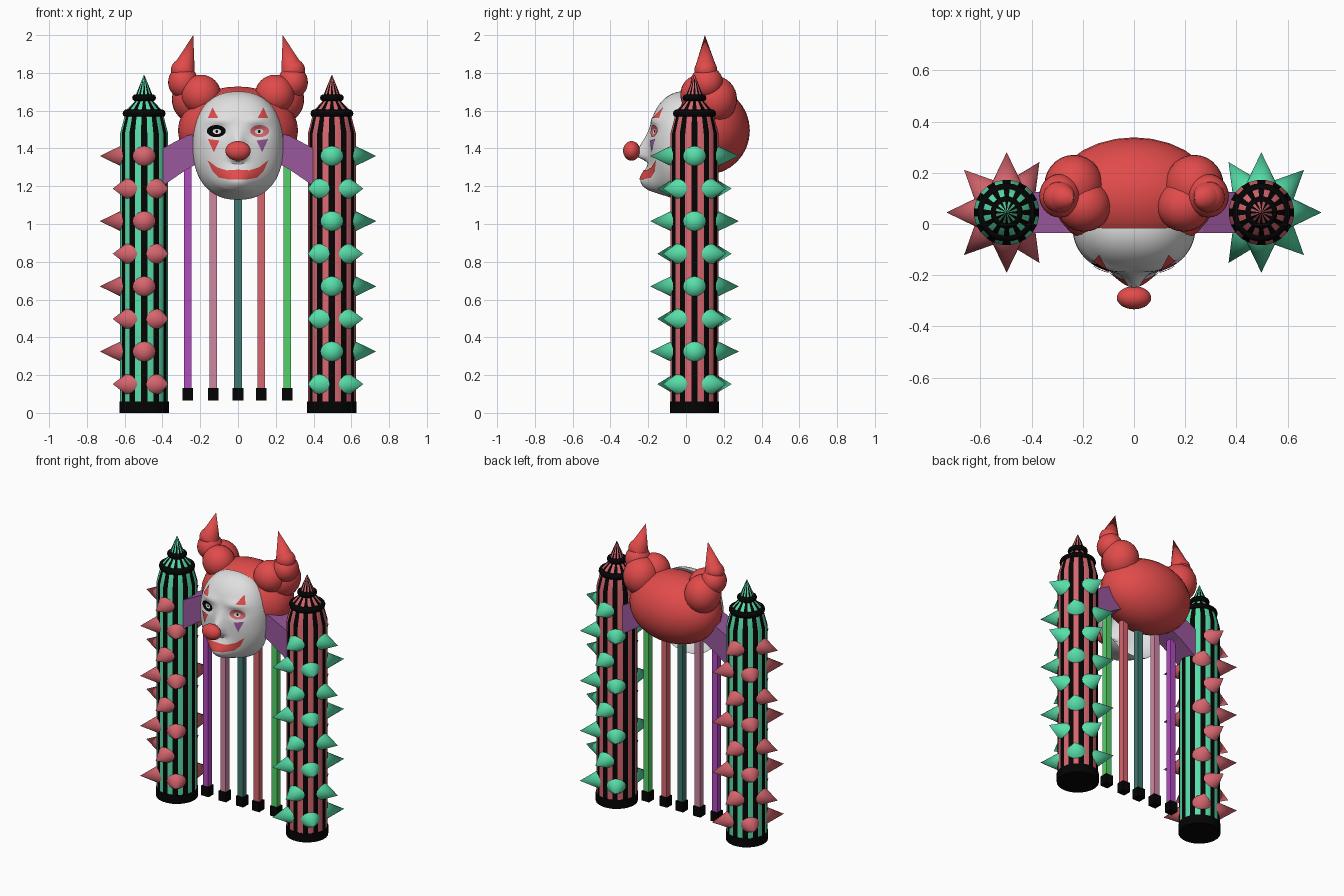
import bpy, bmesh, math
from mathutils import Vector

cube = bpy.data.objects.get("Cube")
if cube:
    bpy.data.objects.remove(cube)


def material(name, rgb):
    m = bpy.data.materials.new(name)
    m.use_nodes = True
    lin = [(c / 255) ** 2.2 for c in rgb] + [1]
    m.diffuse_color = lin
    m.node_tree.nodes["Principled BSDF"].inputs["Base Color"].default_value = lin
    return m


RED = material("hair red", (225, 76, 76))
WHITE = material("mask white", (222, 222, 222))
BLACK = material("black", (12, 12, 12))
MINT = material("mint green", (88, 222, 168))
SALMON = material("salmon", (214, 102, 110))
PURPLE = material("banner purple", (152, 88, 156))
MAGENTA = material("magenta", (176, 76, 190))
PINK = material("dusty pink", (206, 132, 160))
TEAL = material("dark teal", (66, 120, 112))
GREEN = material("bright green", (86, 208, 104))


def finish(name, bm, mats, smooth=True):
    me = bpy.data.meshes.new(name)
    bmesh.ops.recalc_face_normals(bm, faces=bm.faces)
    bm.to_mesh(me)
    bm.free()
    for m in mats:
        me.materials.append(m)
    ob = bpy.data.objects.new(name, me)
    bpy.context.collection.objects.link(ob)
    if smooth:
        bpy.ops.object.select_all(action='DESELECT')
        ob.select_set(True)
        bpy.context.view_layer.objects.active = ob
        bpy.ops.object.shade_smooth_by_angle(angle=math.radians(35))
    return ob


def lathe(name, centre, profile, sides, mats):
    """Turn a (radius, height) profile; faces alternate through mats."""
    bm = bmesh.new()
    rings = []
    for r, z in profile:
        rings.append([bm.verts.new((centre[0] + r * math.cos(math.tau * (i + .5) / sides),
                                    centre[1] + r * math.sin(math.tau * (i + .5) / sides), z))
                      for i in range(sides)])
    for a, b in zip(rings, rings[1:]):
        for i in range(sides):
            j = (i + 1) % sides
            bm.faces.new((a[i], a[j], b[j], b[i])).material_index = i % len(mats)
    bm.faces.new(rings[0])
    bm.faces.new(rings[-1])
    return finish(name, bm, mats)


def ball(name, loc, radii, mat):
    bm = bmesh.new()
    bmesh.ops.create_uvsphere(bm, u_segments=28, v_segments=16, radius=1)
    bmesh.ops.scale(bm, vec=radii, verts=bm.verts)
    bmesh.ops.translate(bm, vec=loc, verts=bm.verts)
    return finish(name, bm, [mat])


def cone(name, base, tip, radius, mat, sides=20):
    base, tip = Vector(base), Vector(tip)
    axis = tip - base
    bm = bmesh.new()
    bmesh.ops.create_cone(bm, cap_ends=True, segments=sides, radius1=radius, radius2=0, depth=axis.length)
    bmesh.ops.rotate(bm, matrix=Vector((0, 0, 1)).rotation_difference(axis).to_matrix(), verts=bm.verts)
    bmesh.ops.translate(bm, vec=(base + tip) / 2, verts=bm.verts)
    return finish(name, bm, [mat])


def box(name, loc, size, mat):
    bm = bmesh.new()
    bmesh.ops.create_cube(bm, size=1)
    bmesh.ops.scale(bm, vec=size, verts=bm.verts)
    bmesh.ops.translate(bm, vec=loc, verts=bm.verts)
    return finish(name, bm, [mat], False)


def ring(name, loc, major, minor):
    bpy.ops.mesh.primitive_torus_add(location=loc, major_radius=major, minor_radius=minor,
                                     major_segments=28, minor_segments=10)
    ob = bpy.context.object
    ob.name = name
    ob.data.materials.append(BLACK)
    bpy.ops.object.shade_smooth()


# Striped pillars with spikes on all but the inner side
MID = 0.045
for side, tag, stripe, spike in ((1, "left", SALMON, MINT), (-1, "right", MINT, SALMON)):
    c = (side * 0.497, MID)
    lathe(tag + "_pillar_base", c, [(.132, 0), (.132, .06)], 24, [BLACK])
    lathe(tag + "_pillar", c, [(.128, .055), (.128, 1.48), (.103, 1.575), (.093, 1.605), (.05, 1.65), (.05, 1.68)],
          24, [stripe, BLACK])
    lathe(tag + "_pillar_tip", c, [(.05, 1.67), (.001, 1.79)], 24, [stripe, BLACK])
    ring(tag + "_lower_ring", (*c, 1.585), .092, .022)
    ring(tag + "_upper_ring", (*c, 1.668), .044, .019)
    for row in range(8):
        z = 1.36 - row * .1725
        angles = (-135, -57, 57, 135) if row % 2 else (-90, 180, 90)
        for k, deg in enumerate(angles):
            dx, dy = -side * math.cos(math.radians(deg)), math.sin(math.radians(deg))
            cone(f"{tag}_spike_{row}_{k}", (c[0] + dx * .09, c[1] + dy * .09, z),
                 (c[0] + dx * .235, c[1] + dy * .235, z), .07, spike)

# Arched banner between the pillars
half = [(0, 1.5, 1.39), (.16, 1.495, 1.35), (.27, 1.468, 1.29), (.43, 1.385, 1.18)]
spans = [(-x, t, b) for x, t, b in half[:0:-1]] + half
bm = bmesh.new()
cols = [[bm.verts.new(p) for p in ((x, -.035, t), (x, .125, t), (x, .125, b), (x, -.035, b))] for x, t, b in spans]
for a, b in zip(cols, cols[1:]):
    for i in range(4):
        j = (i + 1) % 4
        bm.faces.new((a[i], a[j], b[j], b[i]))
bm.faces.new(cols[0])
bm.faces.new(cols[-1])
finish("banner_arch", bm, [PURPLE], False)

# Hanging strips with weights
for i, (x, mat) in enumerate(((-.265, MAGENTA), (-.132, PINK), (0, TEAL), (.122, SALMON), (.26, GREEN))):
    box(f"strip_{i}", (x, MID, .75), (.04, .04, 1.25), mat)
    box(f"strip_weight_{i}", (x, MID, .098), (.056, .056, .066), BLACK)

# Hair with stacked buns and pointed tufts
ball("hair", (0, .11, 1.495), (.318, .228, .233), RED)
for s, tag in ((1, "left"), (-1, "right")):
    ball(tag + "_inner_bun", (s * .195, .07, 1.685), (.105, .1, .105), RED)
    ball(tag + "_back_bun", (s * .235, .15, 1.66), (.115, .12, .125), RED)
    ball(tag + "_middle_bun", (s * .29, .11, 1.75), (.08, .085, .085), RED)
    ball(tag + "_top_bun", (s * .293, .105, 1.815), (.062, .06, .06), RED)
    cone(tag + "_tuft", (s * .287, .105, 1.82), (s * .237, .1, 2), .06, RED, 24)


# Hollow face mask
CZ, HW, HH, P = 1.415, .24, .287, 2.3


def bump(x, z, cx, cz, sx, sz):
    return math.exp(-((x - cx) / sx) ** 2 - ((z - cz) / sz) ** 2)


def face_y(x, z):
    rho = min(1, (abs(x / HW) ** P + abs((z - CZ) / HH) ** P) ** (1 / P))
    y = -.015 - .18 * math.sqrt(1 - rho ** 2.5)
    up = max(0, min(1, (1.55 - z) / .16))
    low = max(0, min(1, (z - 1.325) / .035))
    y -= .07 * up * up * low * math.exp(-(x / .036) ** 2)
    fade = min(1, (1 - rho) * 6)
    y -= fade * .085 * bump(x, z, 0, 1.21, .1, .08)
    y -= fade * .012 * bump(abs(x), z, .1, 1.55, .07, .025)
    y += .02 * bump(abs(x), z, .11, 1.49, .045, .03)
    return y


bm = bmesh.new()
SIDES, RINGS = 72, 36
loops = []
for k in range(1, RINGS + 1):
    s = math.sin(k / RINGS * math.pi / 2)
    loop = []
    for i in range(SIDES):
        a = math.tau * i / SIDES
        ca, sa = math.cos(a), math.sin(a)
        x = s * HW * math.copysign(abs(ca) ** (2 / P), ca)
        z = CZ + s * HH * math.copysign(abs(sa) ** (2 / P), sa)
        loop.append(bm.verts.new((x, face_y(x, z), z)))
    loops.append(loop)
bm.faces.new(loops[0])
for a, b in zip(loops, loops[1:]):
    for i in range(SIDES):
        j = (i + 1) % SIDES
        bm.faces.new((a[i], a[j], b[j], b[i]))
finish("face_mask", bm, [WHITE])


# Painted plates that follow the mask
def patch(name, outline, mat, lift=.006):
    bm = bmesh.new()
    bm.faces.new([bm.verts.new((x, 0, z)) for x, z in outline])
    for axis, start in ((Vector((1, 0, 0)), -.24), (Vector((0, 0, 1)), 1.12)):
        for n in range(60):
            geom = bm.verts[:] + bm.edges[:] + bm.faces[:]
            bmesh.ops.bisect_plane(bm, geom=geom, plane_co=axis * (start + n * .01), plane_no=axis)
    for v in bm.verts:
        v.co.y = face_y(v.co.x, v.co.z) - lift
    for f in bm.faces:
        f.normal_update()
        if f.normal.y > 0:
            f.normal_flip()
    me = bpy.data.meshes.new(name)
    bm.to_mesh(me)
    bm.free()
    me.materials.append(mat)
    me.shade_smooth()
    bpy.context.collection.objects.link(bpy.data.objects.new(name, me))


def oval(cx, cz, rx, rz):
    return [(cx + rx * math.cos(math.tau * i / 20), cz + rz * math.sin(math.tau * i / 20)) for i in range(20)]


for s, tag, lid, tear in ((1, "left", SALMON, PURPLE), (-1, "right", BLACK, RED)):
    patch(tag + "_eye_paint", oval(s * .115, 1.492, .05, .032), lid)
    patch(tag + "_eye", oval(s * .112, 1.49, .022, .014), WHITE, .008)
    patch(tag + "_pupil", oval(s * .112, 1.49, .007, .008), BLACK, .0095)
    patch(tag + "_brow_mark", [(s * .105, 1.562), (s * .16, 1.56), (s * .135, 1.618)], RED)
    patch(tag + "_tear_mark", [(s * .098, 1.442), (s * .16, 1.45), (s * .128, 1.38)], tear)

right_lip = [(.1, 1.245), (.135, 1.28), (.162, 1.338), (.11, 1.3), (.06, 1.284)]
patch("smile", [(0, 1.236), (.05, 1.236)] + right_lip + [(0, 1.288)]
      + [(-x, z) for x, z in right_lip[::-1]] + [(-.05, 1.236)], RED)
ball("nose", (0, -.288, 1.387), (.067, .045, .052), RED)
